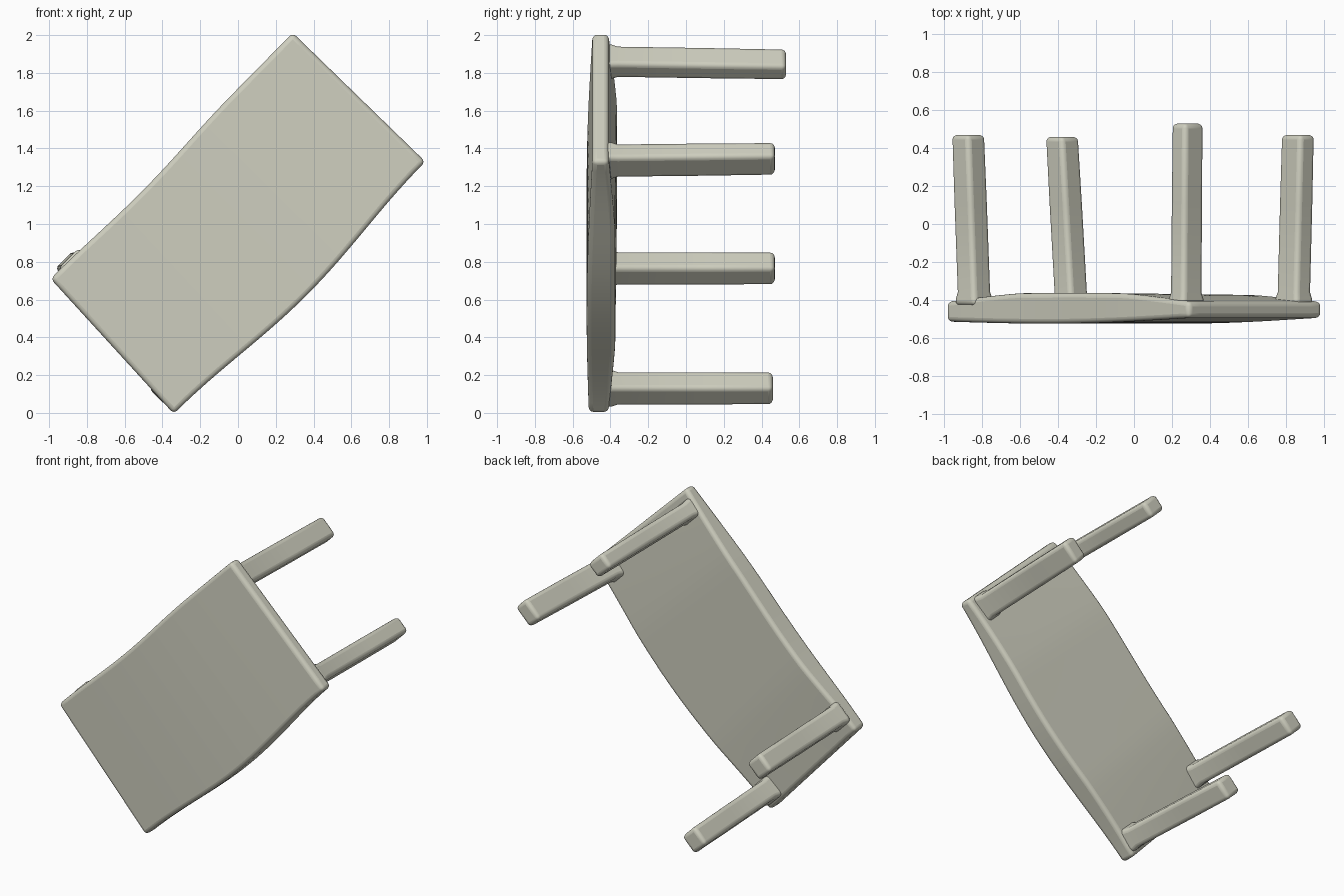
import bpy, bmesh, math
from mathutils import Vector, Matrix

if "Cube" in bpy.data.objects:
    bpy.data.objects.remove(bpy.data.objects["Cube"])

mat = bpy.data.materials.new("pale stone")
mat.diffuse_color = (0.62, 0.62, 0.52, 1)
mat.use_nodes = True
mat.node_tree.nodes["Principled BSDF"].inputs["Base Color"].default_value = mat.diffuse_color


def finish(bm, name, width):
    bmesh.ops.recalc_face_normals(bm, faces=bm.faces)
    me = bpy.data.meshes.new(name)
    bm.to_mesh(me)
    bm.free()
    me.materials.append(mat)
    ob = bpy.data.objects.new(name, me)
    bpy.context.collection.objects.link(ob)
    bev = ob.modifiers.new("rounding", "BEVEL")
    bev.width = width
    bev.segments = 4
    bev.limit_method = 'ANGLE'
    bev.angle_limit = math.radians(45)
    bpy.context.view_layer.objects.active = ob
    ob.select_set(True)
    bpy.ops.object.shade_smooth_by_angle(angle=math.radians(40))
    ob.select_set(False)


# Table top: tilted slab, thicker in the middle, slightly uneven long edges
A, B = Vector((-0.992, 0.71)), Vector((-0.34, -0.005))
C, D = Vector((0.29, 2.012)), Vector((0.992, 1.33))
NU, NV = 24, 12


def slab_point(i, j, back):
    u, v = i / NU, j / NV
    p = B.lerp(D, u).lerp(A.lerp(C, u), v)
    bow = math.sin(math.pi * u)
    low = 0.055 * bow ** 2 * (1 - v)             # lower edge bulges outward
    dent = 0.02 * math.sin(math.pi * min(1, u / 0.75)) ** 2 * v
    p += Vector((0.7, -0.7)) * (low + dent)
    if back:
        y = -0.41 + 0.04 * min(1, 1.3 * bow) + 0.012 * (v - 0.5) * bow
    else:
        y = -0.515 + 0.02 * u - 0.02 * bow
    return (p.x, y, p.y)


bm = bmesh.new()
grid = [[[bm.verts.new(slab_point(i, j, k)) for j in range(NV + 1)]
         for i in range(NU + 1)] for k in (0, 1)]
for k in (0, 1):
    for i in range(NU):
        for j in range(NV):
            g = grid[k]
            bm.faces.new((g[i][j], g[i + 1][j], g[i + 1][j + 1], g[i][j + 1]))
rim = ([(i, 0) for i in range(NU)] + [(NU, j) for j in range(NV)]
       + [(i, NV) for i in range(NU, 0, -1)] + [(0, j) for j in range(NV, 0, -1)])
for (a, b), (c, d) in zip(rim, rim[1:] + rim[:1]):
    bm.faces.new((grid[0][a][b], grid[0][c][d], grid[1][c][d], grid[1][a][b]))
finish(bm, "table_top", 0.025)

# Legs: base (x, z), tip (x, z), tip y, size along the top and across it
legs = {
    "leg_upper_left": ((0.275, 1.86), (0.283, 1.845), 0.53, 0.11, 0.145),
    "leg_upper_right": ((0.842, 1.335), (0.865, 1.345), 0.47, 0.155, 0.115),
    "leg_lower_left": ((-0.842, 0.765), (-0.875, 0.765), 0.47, 0.135, 0.135),
    "leg_lower_right": ((-0.33, 0.13), (-0.38, 0.13), 0.46, 0.135, 0.135),
}
for name, (base, tip, ytip, su, sv) in legs.items():
    bm = bmesh.new()
    rings = []
    # flared foot at the table top, then a straight shaft
    for y, s in ((-0.43, 1.15), (-0.395, 1.12), (-0.36, 1.0), (0.1, 1.0), (ytip, 0.98)):
        t = (y + 0.43) / (ytip + 0.43)
        c = Vector(base).lerp(Vector(tip), t)
        ring = []
        for a, b in ((-1, -1), (1, -1), (1, 1), (-1, 1)):
            o = Matrix.Rotation(math.radians(45), 2) @ Vector((a * su / 2, b * sv / 2)) * s
            ring.append(bm.verts.new((c.x + o.x, y, c.y + o.y)))
        rings.append(ring)
    for r, q in zip(rings, rings[1:]):
        for n in range(4):
            m = (n + 1) % 4
            bm.faces.new((r[n], r[m], q[m], q[n]))
    bm.faces.new(rings[0])
    bm.faces.new(rings[-1])
    finish(bm, name, 0.025)
